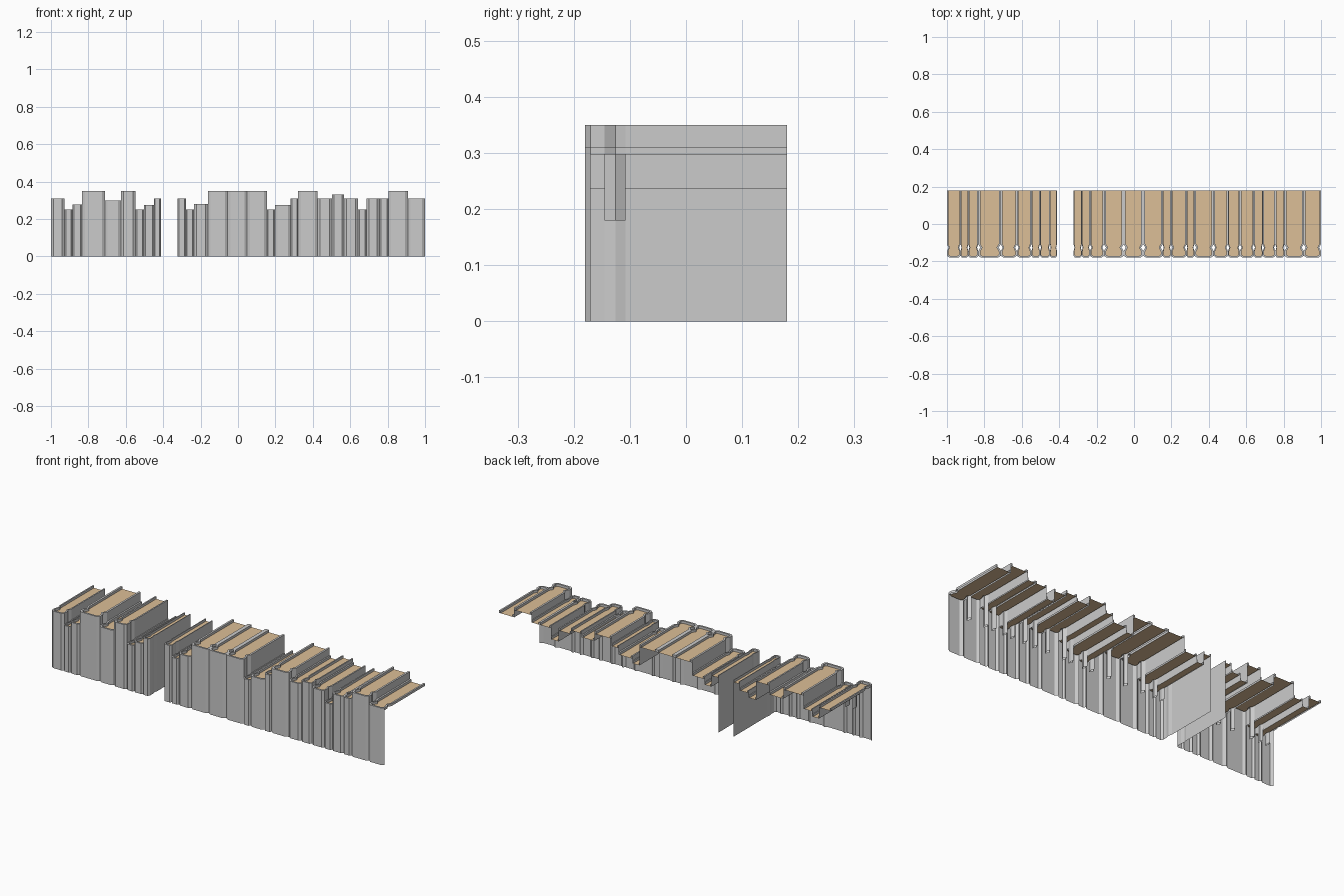
import bpy

if "Cube" in bpy.data.objects:
    bpy.data.objects.remove(bpy.data.objects["Cube"])

# Groups of touching books: left edges (plus final right edge) and heights
GROUPS = [
    ([-1.0, -.927, -.886, -.833, -.712, -.626, -.548, -.503, -.449, -.412],
     [.31, .25, .278, .35, .30, .35, .25, .275, .31]),
    ([-.323, -.279, -.236, -.161, -.055, .049, .154, .197, .281, .322, .426,
      .502, .566, .641, .688, .756, .804, .908, 1.0],
     [.31, .25, .28, .35, .35, .35, .25, .275, .31, .35, .31,
      .33, .31, .25, .31, .31, .35, .31]),
]
RIM = .013        # cover height above the page block
BACK = .18
HINGE_LOW = .18   # how far hinge grooves reach down between books

paper = bpy.data.materials.new("paper")
paper.diffuse_color = (.72, .52, .31, 1)
paper.use_nodes = True
paper.node_tree.nodes["Principled BSDF"].inputs["Base Color"].default_value = paper.diffuse_color


def add_mesh(name, verts, faces, mat=None):
    me = bpy.data.meshes.new(name)
    me.from_pydata(verts, [], faces)
    me.update()
    ob = bpy.data.objects.new(name, me)
    bpy.context.collection.objects.link(ob)
    if mat:
        me.materials.append(mat)


def mirrored(half, cx):
    """Right half outline -> full outline from right back, round the spine, to left back."""
    return [(cx + x, y) for x, y in half] + [(cx - x, y) for x, y in reversed(half)]


def side_lows(h, neighbour, at_gap):
    """Lower ends of the panel, two hinge facets and spine side of one cover."""
    if at_gap:
        return [0, 0, 0, 0]
    if neighbour is None:
        return [h - RIM] * 4
    low = min(h, neighbour) - RIM
    return [low, HINGE_LOW, HINGE_LOW, low]


def book(n, x0, x1, h, left, right):
    a, cx = (x1 - x0) / 2, (x0 + x1) / 2
    t = min(.1 * (x1 - x0), .011)          # cover thickness
    d, c = t * 1.1, min(.35 * a, .015)     # hinge depth, spine chamfer
    outer = mirrored([(a, BACK), (a, -.108), (a - d, -.126), (a, -.145),
                      (a, -.17), (a - c, -.18)], cx)
    inner = mirrored([(a - t, BACK), (a - t, -.106), (a - d - t, -.126), (a - t, -.147),
                      (a - t, -.164), (a - c - t * .4, -.17)], cx)
    lows = right + [0, 0, 0] + left[::-1]
    page_z = h - RIM
    verts, faces = [], []

    def quad(*pts):
        faces.append(tuple(range(len(verts), len(verts) + 4)))
        verts.extend(pts)

    # Outer skin, top rim and inner lip of the cover
    for i, low in enumerate(lows):
        p, q, r, s = outer[i], outer[i + 1], inner[i + 1], inner[i]
        quad((*p, h), (*q, h), (*q, low), (*p, low))
        quad((*p, h), (*s, h), (*r, h), (*q, h))
        quad((*s, h), (*s, page_z), (*r, page_z), (*r, h))
    # Back ends of both cover boards
    for i in (0, -1):
        p, s = outer[i], inner[i]
        ring = [(*p, page_z), (*s, page_z), (*s, h), (*p, h)]
        quad(*(ring if i == 0 else ring[::-1]))
    add_mesh(f"book_cover_{n:02d}", verts, faces)

    # Top of the page block
    pages = [(x, y, page_z) for x, y in reversed(inner)]
    add_mesh(f"book_pages_{n:02d}", pages, [tuple(range(len(pages)))], paper)


n = 0
for g, (edges, heights) in enumerate(GROUPS):
    last = len(heights) - 1
    for i, h in enumerate(heights):
        n += 1
        left = side_lows(h, heights[i - 1] if i else None, i == 0 and g == 1)
        right = side_lows(h, heights[i + 1] if i < last else None, i == last and g == 0)
        book(n, edges[i], edges[i + 1], h, left, right)
